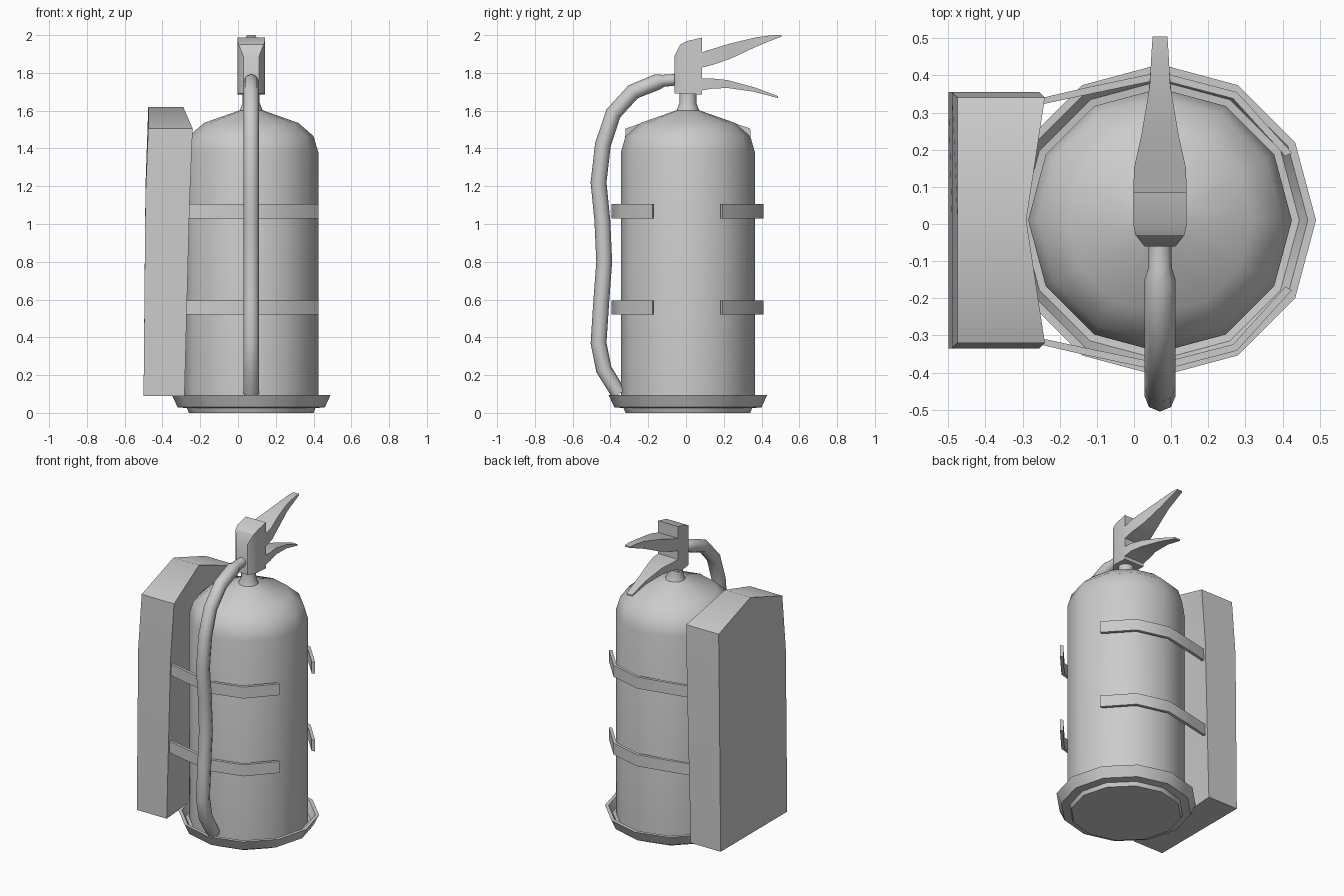
import bpy, bmesh, math
from mathutils import Vector

if "Cube" in bpy.data.objects:
    bpy.data.objects.remove(bpy.data.objects["Cube"])

CX, CY = 0.07, 0.01          # axis of the tank


def finish(name, bm, angle=40):
    bmesh.ops.recalc_face_normals(bm, faces=bm.faces)
    me = bpy.data.meshes.new(name)
    bm.to_mesh(me)
    bm.free()
    ob = bpy.data.objects.new(name, me)
    bpy.context.collection.objects.link(ob)
    bpy.ops.object.select_all(action='DESELECT')
    bpy.context.view_layer.objects.active = ob
    ob.select_set(True)
    bpy.ops.object.shade_smooth_by_angle(angle=math.radians(angle))
    return ob


def skin(name, rings, angle=40):
    """Bridge equal-length closed rings of points and cap both ends."""
    bm = bmesh.new()
    vs = [[bm.verts.new(p) for p in r] for r in rings]
    n = len(vs[0])
    for a, b in zip(vs, vs[1:]):
        for i in range(n):
            j = (i + 1) % n
            bm.faces.new((a[i], a[j], b[j], b[i]))
    bm.faces.new(vs[0][::-1])
    bm.faces.new(vs[-1])
    return finish(name, bm, angle)


def lathe(name, profile, sides=12):
    rings = [[(CX + r * math.cos(2 * math.pi * i / sides),
               CY + r * math.sin(2 * math.pi * i / sides), z)
              for i in range(sides)] for r, z in profile]
    return skin(name, rings)


def tapered(name, sections, angle=40):
    """Blocks along y: sections of (y, low z, high z, half width)."""
    return skin(name, [[(CX - w, y, lo), (CX + w, y, lo), (CX + w, y, hi), (CX - w, y, hi)]
                       for y, lo, hi, w in sections], angle)


# tank with domed shoulder and neck
lathe("tank", [(0.355, 0.05), (0.355, 1.38), (0.33, 1.465), (0.25, 1.535),
               (0.06, 1.602), (0.045, 1.64), (0.045, 1.70)])

# base tray with raised lip
lathe("base_tray", [(0.33, 0.0), (0.34, 0.025), (0.39, 0.03), (0.42, 0.095),
                    (0.398, 0.095), (0.375, 0.05), (0.34, 0.045)])

# back housing: hollowed towards the tank, roof falling to both sides
def housing_ring(x_out, x_in, x_mid, half, z_side, z_mid):
    return [(x_out, CY - half, z_side), (x_in, CY - half, z_side), (x_mid, CY, z_mid),
            (x_in, CY + half, z_side), (x_out, CY + half, z_side), (x_out, CY, z_mid)]


bm = bmesh.new()
rings = [housing_ring(-0.50, -0.283, -0.31, 0.345, 0.09, 0.09),
         housing_ring(-0.49, -0.255, -0.30, 0.345, 1.15, 1.20),
         housing_ring(-0.475, -0.24, -0.29, 0.33, 1.505, 1.62)]
vs = [[bm.verts.new(p) for p in r] for r in rings]
for a, b in zip(vs, vs[1:]):
    for i in range(6):
        j = (i + 1) % 6
        bm.faces.new((a[i], a[j], b[j], b[i]))
for ring in (vs[0], vs[-1]):
    bm.faces.new((ring[0], ring[1], ring[2], ring[5]))
    bm.faces.new((ring[5], ring[2], ring[3], ring[4]))
finish("back_housing", bm, 40)

# two pairs of open straps reaching around the tank
STRAP = [(-0.28, 0.325), (-0.13, 0.36), (0.07, 0.402), (0.277, 0.348), (0.425, 0.185)]
for level, z in (("lower", 0.52), ("upper", 1.03)):
    for side, s in (("front", -1), ("rear", 1)):
        rings = []
        for x, y in STRAP:
            d = Vector((CX - x, -y)).normalized() * 0.02     # thickness towards the tank
            o, i = (x, 0.007 + s * y), (x + d.x, 0.007 + s * (y + d.y))
            rings.append([(*o, z), (*o, z + 0.075), (*i, z + 0.075), (*i, z)])
        skin(f"{level}_{side}_strap", rings)

# hose from the valve head down to the foot of the tank
PATH = [(-0.04, 1.765, 0.03), (-0.12, 1.758, 0.032), (-0.15, 1.753, 0.042), (-0.28, 1.70, 0.042),
        (-0.385, 1.585, 0.042), (-0.44, 1.42, 0.042), (-0.463, 1.22, 0.042),
        (-0.443, 1.02, 0.042), (-0.433, 0.80, 0.042), (-0.45, 0.57, 0.042),
        (-0.463, 0.37, 0.042), (-0.435, 0.23, 0.042), (-0.355, 0.10, 0.04)]
rings = []
for k, (y, z, r) in enumerate(PATH):
    p, q = PATH[max(k - 1, 0)], PATH[min(k + 1, len(PATH) - 1)]
    t = Vector((0, q[0] - p[0], q[1] - p[1])).normalized()
    u = Vector((1, 0, 0))
    v = t.cross(u)
    rings.append([Vector((CX, y, z)) + r * (u * math.cos(a) + v * math.sin(a))
                  for a in (math.pi * i / 4 for i in range(8))])
skin("hose", rings, 50)

# valve head and the two squeeze handles
tapered("valve_head", [(-0.06, 1.69, 1.89, 0.042), (-0.03, 1.69, 1.95, 0.066),
                       (0.0, 1.69, 1.967, 0.072), (0.085, 1.685, 1.987, 0.072)], 30)
tapered("upper_handle", [(0.07, 1.825, 1.905, 0.072), (0.15, 1.845, 1.93, 0.07),
                         (0.24, 1.877, 1.957, 0.05), (0.37, 1.938, 1.988, 0.028),
                         (0.46, 1.975, 2.0, 0.023), (0.505, 1.992, 2.0, 0.02)])
tapered("lower_handle", [(0.07, 1.705, 1.772, 0.072), (0.14, 1.717, 1.77, 0.07),
                         (0.22, 1.72, 1.762, 0.052), (0.36, 1.70, 1.724, 0.03),
                         (0.487, 1.667, 1.677, 0.02)])
